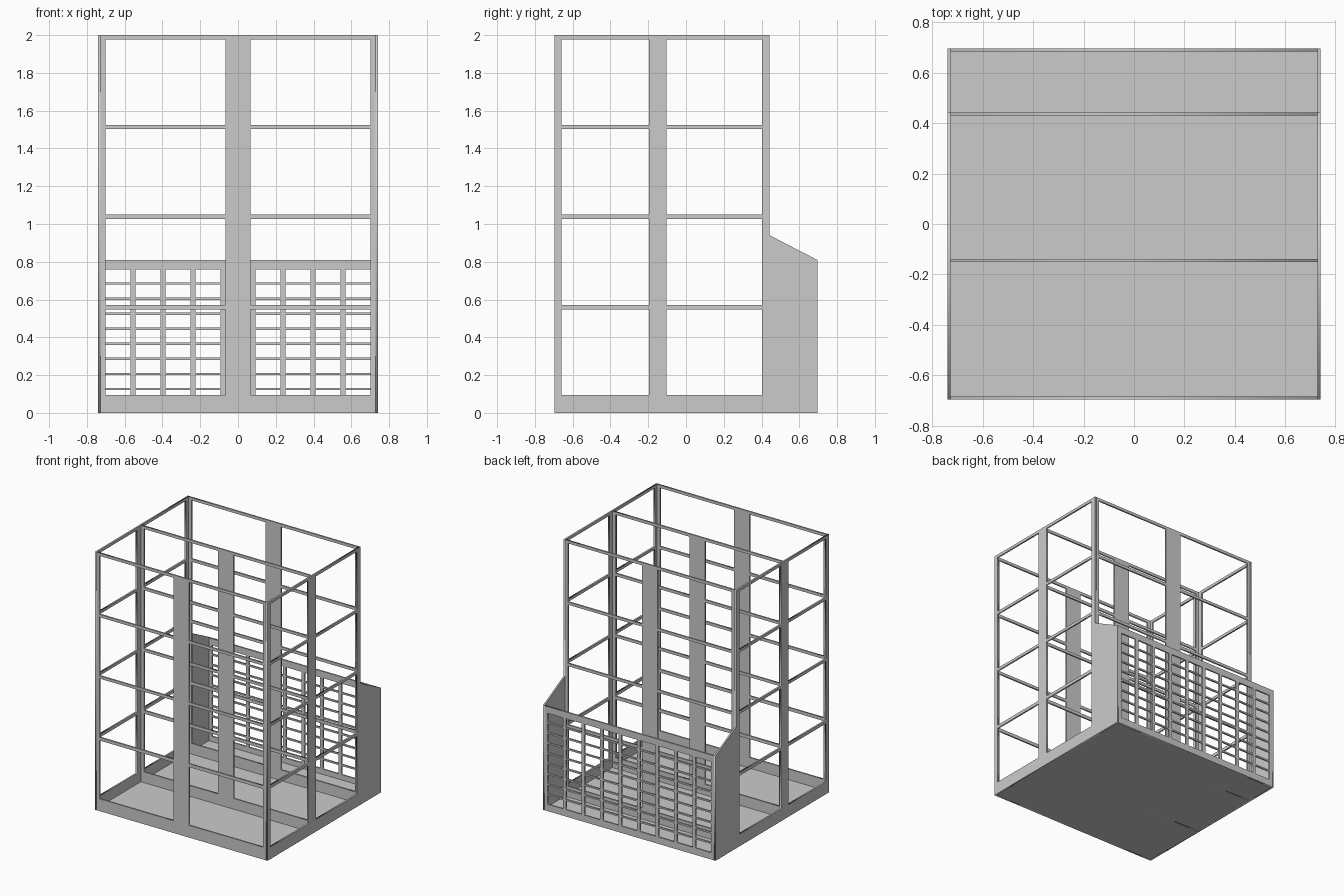
import bpy
from math import pi

if "Cube" in bpy.data.objects:
    bpy.data.objects.remove(bpy.data.objects["Cube"])

T = 0.012            # sheet thickness
HX, HY = 0.74, 0.695  # half width, half depth
BACK = 0.443         # rear edge of the tall part

ROWS = [(0.095, 0.547), (0.572, 1.027), (1.049, 1.503), (1.525, 1.978)]


def rect(u0, u1, v0, v1):
    return [(u0, v0), (u1, v0), (u1, v1), (u0, v1)]


def panel(name, outline, holes, location, rotation):
    """Flat sheet cut from an outline with holes, extruded to thickness T."""
    curve = bpy.data.curves.new(name, 'CURVE')
    curve.dimensions = '2D'
    curve.fill_mode = 'BOTH'
    curve.extrude = T / 2
    for loop in [outline] + holes:
        spline = curve.splines.new('POLY')
        spline.points.add(len(loop) - 1)
        for p, (u, v) in zip(spline.points, loop):
            p.co = (u, v, 0, 1)
        spline.use_cyclic_u = True
    ob = bpy.data.objects.new(name, curve)
    ob.location, ob.rotation_euler = location, rotation
    bpy.context.collection.objects.link(ob)
    bpy.ops.object.select_all(action='DESELECT')
    ob.select_set(True)
    bpy.context.view_layer.objects.active = ob
    bpy.ops.object.convert(target='MESH')
    return ob


FACING_Y = (pi / 2, 0, 0)
FACING_X = (pi / 2, 0, pi / 2)
W = HX - T  # cross panels sit between the two sides

# Floor sheet
panel("floor", rect(-W, W, -HY + T, HY - T), [], (0, 0, T / 2), (0, 0, 0))

# Front, middle and rear open shelf frames
holes = [rect(a, b, *row) for row in ROWS for a, b in ((-0.702, -0.067), (0.067, 0.702))]
for name, y in (("front_frame", -HY + T / 2), ("middle_frame", -0.144), ("rear_frame", BACK - T / 2)):
    panel(name, rect(-W, W, 0, 2), holes, (0, y, 0), FACING_Y)

# Side frames with the solid, sloped bin cheek at the rear
side = [(-HY, 0), (HY, 0), (HY, 0.81), (BACK, 0.94), (BACK, 2), (-HY, 2)]
holes = [rect(a, b, *row) for row in ROWS for a, b in ((-0.66, -0.197), (-0.104, 0.403))]
for name, x in (("left_side", -HX + T / 2), ("right_side", HX - T / 2)):
    panel(name, side, holes, (x, 0, 0), FACING_X)

# Rear bin lattice: 9 by 9 openings
px, pz = 0.1586, 0.0797
w, h = px - 0.026, pz - 0.012
holes = [rect((i - 4) * px - w / 2, (i - 4) * px + w / 2, 0.053 + j * pz, 0.053 + j * pz + h)
         for i in range(9) for j in range(9)]
panel("bin_lattice", rect(-W, W, 0, 0.81), holes, (0, HY - T / 2, 0), FACING_Y)
